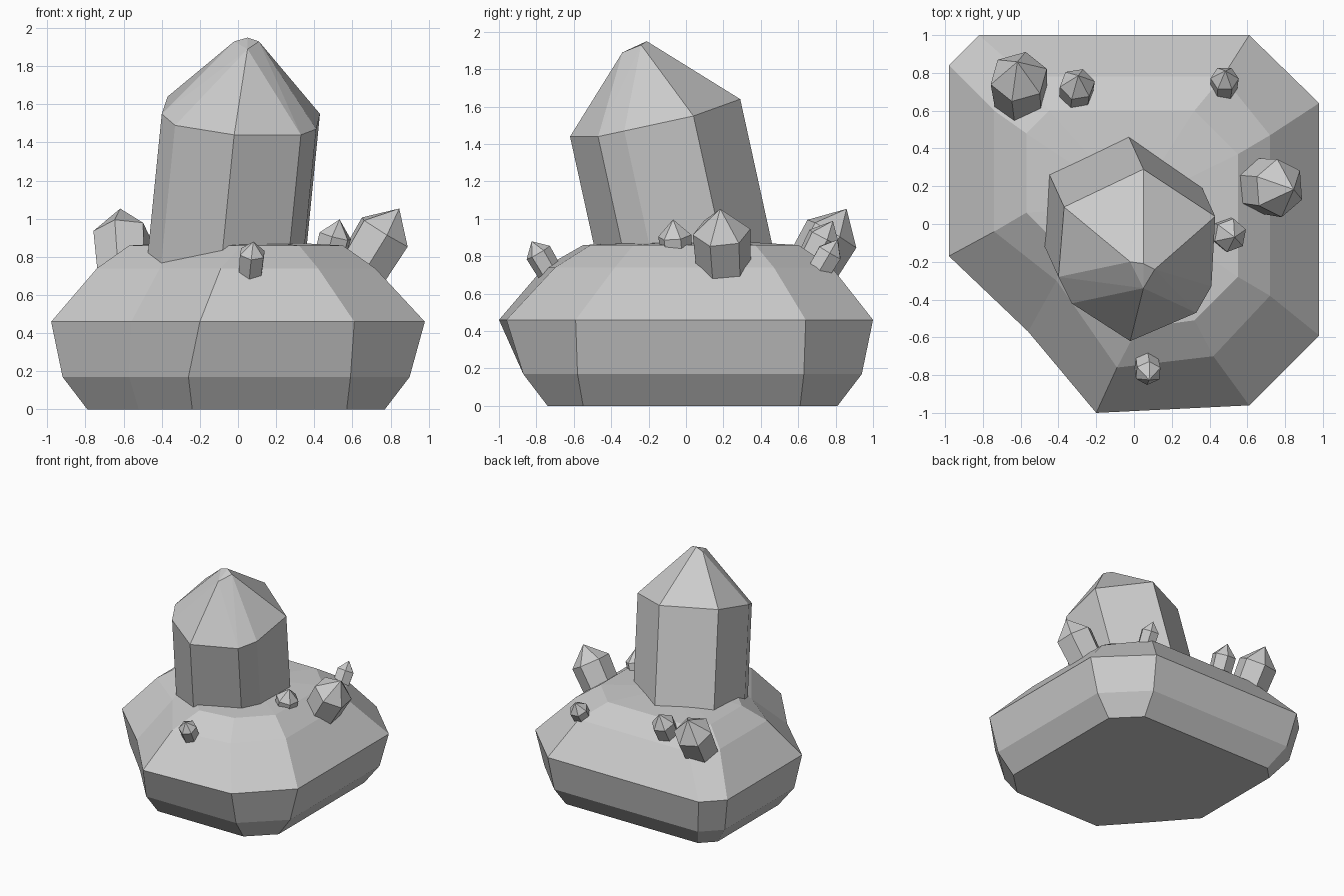
import bpy, bmesh
from math import cos, sin, pi
from mathutils import Vector

if "Cube" in bpy.data.objects:
    bpy.data.objects.remove(bpy.data.objects["Cube"])


def add_object(name, bm):
    bmesh.ops.recalc_face_normals(bm, faces=bm.faces[:])
    me = bpy.data.meshes.new(name)
    bm.to_mesh(me)
    bm.free()
    ob = bpy.data.objects.new(name, me)
    bpy.context.collection.objects.link(ob)
    return ob


def hull(name, points):
    bm = bmesh.new()
    for p in points:
        bm.verts.new(p)
    res = bmesh.ops.convex_hull(bm, input=bm.verts[:])
    loose = [v for v in bm.verts if not v.link_faces]
    bmesh.ops.delete(bm, geom=loose, context='VERTS')
    return add_object(name, bm)


# Rock base: stacked irregular outlines, bottom to top
rings = [
    (0.0, [(-.79, -.12), (-.52, -.43), (-.24, -.74), (.57, -.74), (.77, -.55),
           (.77, .61), (.57, .81), (-.68, .81), (-.79, .70)]),
    (0.17, [(-.92, -.15), (-.57, -.51), (-.26, -.87), (.59, -.87), (.90, -.58),
            (.90, .63), (.59, .94), (-.77, .94), (-.92, .79)]),
    (0.46, [(-.98, -.17), (-.56, -.57), (-.20, -1.0), (.61, -.96), (.98, -.59),
            (.98, .64), (.61, 1.0), (-.82, 1.0), (-.98, .84)]),
    (0.74, [(-.74, -.04), (-.41, -.30), (-.09, -.76), (.42, -.70), (.72, -.38),
            (.72, .47), (.47, .78), (-.57, .78), (-.74, .60)]),
    (0.86, [(-.57, .06), (-.37, -.14), (.02, -.55), (.32, -.51), (.55, -.28),
            (.55, .37), (.32, .60), (-.45, .60), (-.57, .48)]),
]
bm = bmesh.new()
loops = [[bm.verts.new((x, y, z)) for x, y in pts] for z, pts in rings]
n = len(loops[0])
for a, b in zip(loops, loops[1:]):
    for i in range(n):
        j = (i + 1) % n
        bm.faces.new((a[i], a[j], b[j], b[i]))
bm.faces.new(loops[0][::-1])
peak = bm.verts.new((0, .1, .89))
for i in range(n):
    bm.faces.new((loops[-1][i], loops[-1][(i + 1) % n], peak))
add_object("rock_base", bm)

# Main crystal: leaning prism with a faceted tip
shoulder = [(-.37, .09, 1.64), (.05, .29, 1.64), (.43, .04, 1.55), (.41, -.33, 1.47),
            (.33, -.47, 1.44), (-.02, -.62, 1.44), (-.33, -.42, 1.49), (-.40, -.28, 1.55)]
tip = [(-.02, -.20, 1.93), (.05, -.21, 1.95), (.11, -.24, 1.93), (.05, -.34, 1.89)]
foot = []
for x, y, z in shoulder:
    d = z - 0.65
    foot.append((x - .10 * d, y + .22 * d, 0.65))
hull("main_crystal", shoulder + tip + foot)


# Small crystals: six-sided prisms with pointed tips
def crystal(name, centre, lean, radius, length, tip_height, turn=0.0):
    axis = Vector(lean).normalized()
    quat = axis.to_track_quat('Z', 'Y')
    c = Vector(centre)
    pts = [c + axis * tip_height]
    for i in range(6):
        a = turn + i * pi / 3
        side = quat @ Vector((cos(a), sin(a), 0))
        pts.append(c + side * radius)
        pts.append(c + side * radius * .93 - axis * length)
    hull(name, pts)


crystal("crystal_right", (.77, .19, .93), (.52, -.05, .85), .155, .30, .145, .2)
crystal("crystal_back_left", (-.61, .78, .92), (-.05, .50, .85), .155, .28, .155, .2)
crystal("crystal_back", (-.30, .74, .90), (.05, .45, .88), .095, .22, .10, .3)
crystal("crystal_back_right", (.48, .77, .82), (.05, .50, .85), .075, .17, .08, .1)
crystal("crystal_right_inner", (.51, -.06, .91), (.25, -.10, .95), .09, .16, .09, .2)
crystal("crystal_front", (.075, -.79, .82), (.08, -.50, .85), .072, .17, .07, .3)
